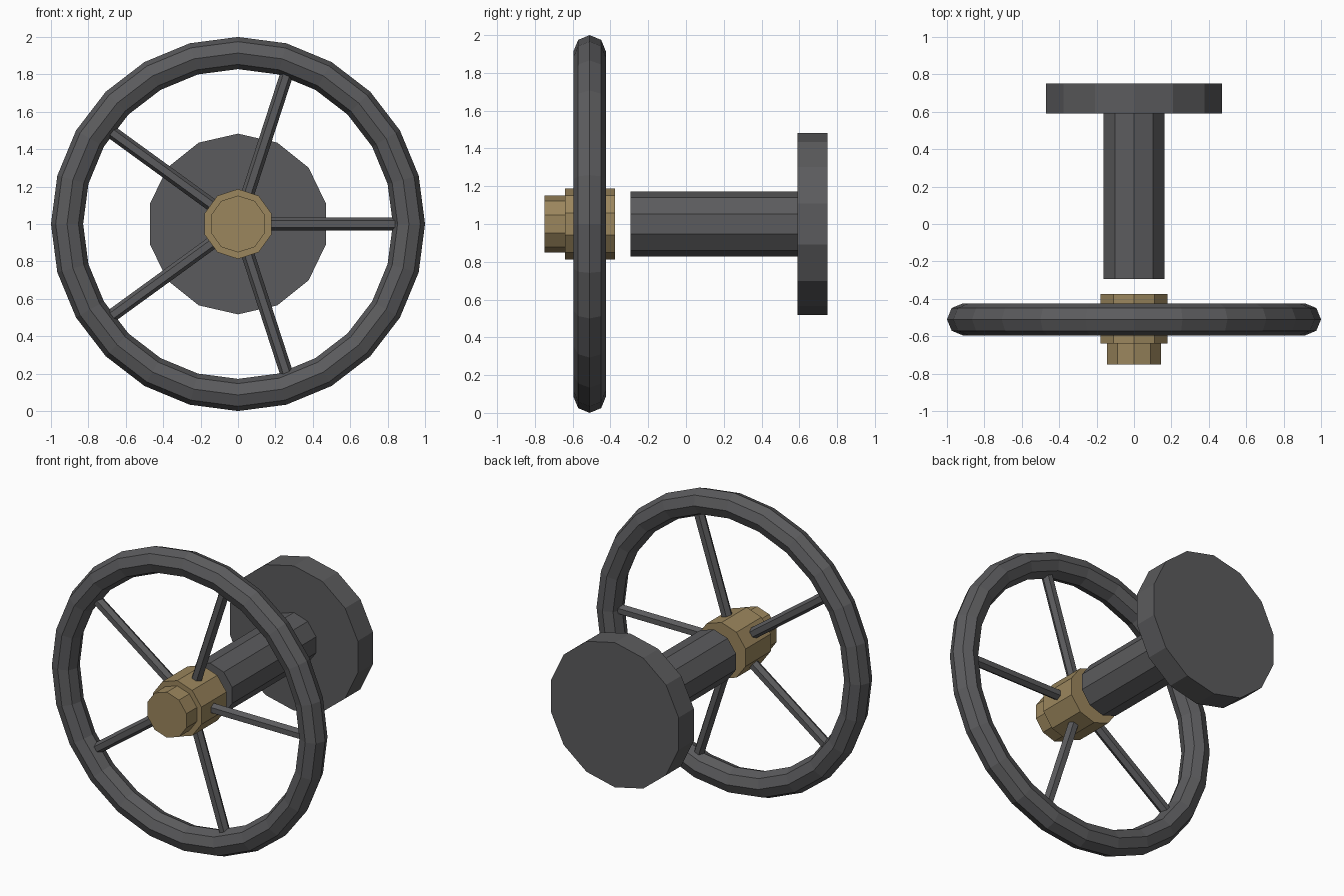
import bpy, bmesh, math
from mathutils import Matrix, Vector

if "Cube" in bpy.data.objects:
    bpy.data.objects.remove(bpy.data.objects["Cube"])

CENTRE_Z = 1.0
WHEEL_Y = -0.51


def material(name, rgb):
    m = bpy.data.materials.new(name)
    m.diffuse_color = (*rgb, 1.0)
    m.use_nodes = True
    m.node_tree.nodes["Principled BSDF"].inputs["Base Color"].default_value = m.diffuse_color
    return m


iron = material("dark_iron", (0.105, 0.105, 0.11))
brass = material("brass", (0.33, 0.24, 0.11))


def finish(name, bm, mat):
    bmesh.ops.recalc_face_normals(bm, faces=bm.faces)
    mesh = bpy.data.meshes.new(name)
    bm.to_mesh(mesh)
    bm.free()
    mesh.materials.append(mat)
    obj = bpy.data.objects.new(name, mesh)
    bpy.context.collection.objects.link(obj)
    return obj


def rod(name, start, end, radius, sides, mat):
    """Capped prism between two points, one corner pointing up."""
    start, end = Vector(start), Vector(end)
    axis = (end - start).normalized()
    side = Vector((0, 1, 0)) if abs(axis.y) < 0.5 else Vector((1, 0, 0))
    up = axis.cross(side)
    bm = bmesh.new()
    rings = []
    for p in (start, end):
        ring = []
        for i in range(sides):
            a = math.tau * i / sides
            ring.append(bm.verts.new(p + radius * (up * math.cos(a) + side * math.sin(a))))
        bm.faces.new(ring)
        rings.append(ring)
    for i in range(sides):
        j = (i + 1) % sides
        bm.faces.new((rings[0][i], rings[0][j], rings[1][j], rings[1][i]))
    return finish(name, bm, mat)


def along_y(name, y0, y1, radius, sides, mat):
    # negative direction keeps the first corner at the top
    return rod(name, (0, y1, CENTRE_Z), (0, y0, CENTRE_Z), radius, sides, mat)


# Wheel rim: octagonal section spun round the y axis
bm = bmesh.new()
section = []
for k in range(8):
    a = math.tau * k / 8
    section.append(bm.verts.new((0, WHEEL_Y + 0.086 * math.sin(a),
                                 CENTRE_Z + 0.914 + 0.086 * math.cos(a))))
edges = [bm.edges.new((section[k], section[(k + 1) % 8])) for k in range(8)]
bmesh.ops.spin(bm, geom=section + edges, cent=(0, 0, CENTRE_Z), axis=(0, 1, 0),
               angle=math.tau, steps=24, use_merge=False)
bmesh.ops.remove_doubles(bm, verts=bm.verts, dist=0.0005)
finish("wheel_rim", bm, iron)

# Five spokes from hub to rim
for i in range(5):
    a = math.tau * i / 5
    d = Vector((math.cos(a), 0, math.sin(a)))
    c = Vector((0, WHEEL_Y, CENTRE_Z))
    rod(f"spoke_{i + 1}", c + d * 0.175, c + d * 0.85, 0.035, 6, iron)

# Brass hub and its front cap
along_y("hub", -0.64, -0.375, 0.187, 10, brass)
along_y("hub_cap", -0.75, -0.63, 0.152, 10, brass)

# Stem and rear flange
along_y("stem", -0.295, 0.60, 0.172, 10, iron)
along_y("flange", 0.59, 0.75, 0.483, 14, iron)
